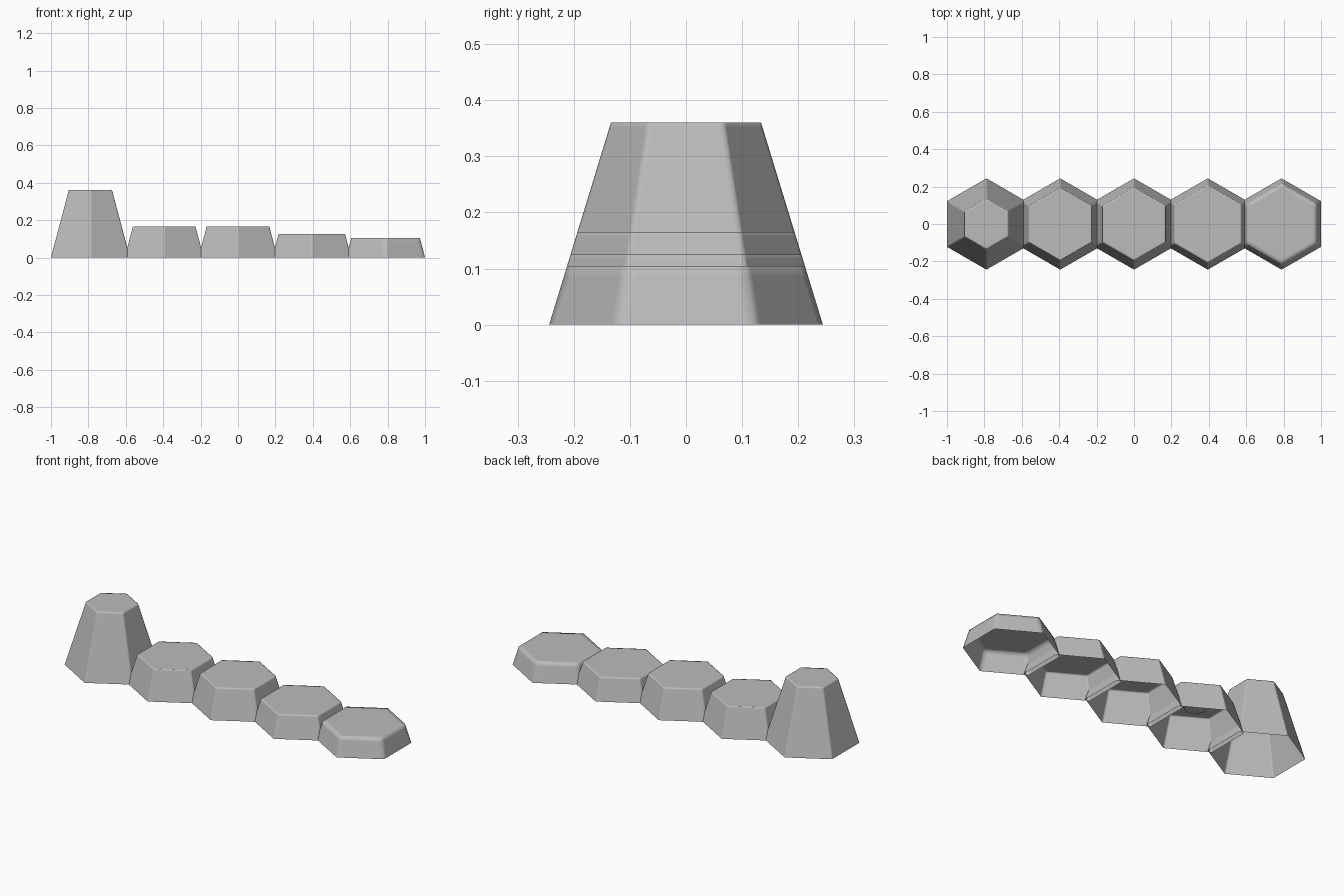
import bpy, bmesh, math
from mathutils import Vector

cube = bpy.data.objects.get("Cube")
if cube:
    bpy.data.objects.remove(cube, do_unlink=True)

grey = bpy.data.materials.new("neutral grey")
grey.use_nodes = True
colour = (0.5, 0.5, 0.5, 1)
grey.diffuse_color = colour
grey.node_tree.nodes["Principled BSDF"].inputs["Base Color"].default_value = colour

RADIUS = 0.244
TAPER = 0.306
PITCH = 0.3945


def ring(bm, radius, z, sides):
    """Closed loop of vertices with a corner on the y axis."""
    return [bm.verts.new((radius * math.sin(2 * math.pi * i / sides),
                          radius * math.cos(2 * math.pi * i / sides), z))
            for i in range(sides)]


def skin(bm, lower, upper):
    n = len(lower)
    return [bm.faces.new((lower[i], upper[i], upper[(i + 1) % n], lower[(i + 1) % n]))
            for i in range(n)]


def add_recess(bm, top, height):
    """Replace the flat top with a surface around a shallow tapered socket."""
    outer = list(top.edges)
    bm.faces.remove(top)
    rim = ring(bm, 0.07, height, 32)
    floor = ring(bm, 0.056, height - 0.045, 32)
    walls = skin(bm, floor, rim)
    bm.faces.new(floor)
    rim_edges = [bm.edges.get((rim[i], rim[i - 1])) for i in range(len(rim))]
    floor_edges = [bm.edges.get((floor[i], floor[i - 1])) for i in range(len(floor))]
    bmesh.ops.bridge_loops(bm, edges=outer + rim_edges)
    for e in rim_edges + floor_edges:
        e.smooth = False


def hex_cap(name, x, height, support, recess=False):
    bm = bmesh.new()
    # Open-bottomed tapered shell
    lower = ring(bm, RADIUS, 0, 6)
    upper = ring(bm, RADIUS - TAPER * height, height, 6)
    skin(bm, lower, upper)
    bm.faces.new(upper)
    # Support loops keep the corners crisp yet softly shaded
    edges = [e for e in bm.edges if not e.is_boundary]
    bmesh.ops.bevel(bm, geom=edges, offset=support, segments=2,
                    profile=1.0, affect='EDGES')
    if recess:
        bm.faces.ensure_lookup_table()
        top = max(bm.faces, key=lambda f: f.calc_area() * (f.calc_center_median().z > height - 1e-4))
        add_recess(bm, top, height)
    bmesh.ops.recalc_face_normals(bm, faces=bm.faces)
    # Make the shell face outwards
    highest = max(bm.faces, key=lambda f: f.calc_center_median().z)
    if highest.normal.z < 0:
        bmesh.ops.reverse_faces(bm, faces=bm.faces)
    for f in bm.faces:
        f.smooth = True
    mesh = bpy.data.meshes.new(name)
    bm.to_mesh(mesh)
    bm.free()
    mesh.materials.append(grey)
    obj = bpy.data.objects.new(name, mesh)
    obj.location = Vector((x, 0, 0))
    bpy.context.collection.objects.link(obj)


# Row of caps from tallest to lowest: name, height, edge softness, socket
caps = [
    ("tall_cap", 0.36, 0.008, False),
    ("socket_cap", 0.165, 0.006, True),
    ("middle_cap", 0.165, 0.008, False),
    ("low_cap", 0.125, 0.008, False),
    ("lowest_cap", 0.105, 0.02, False),
]
for i, (name, height, support, recess) in enumerate(caps):
    hex_cap(name, (i - 2) * PITCH, height, support, recess)
